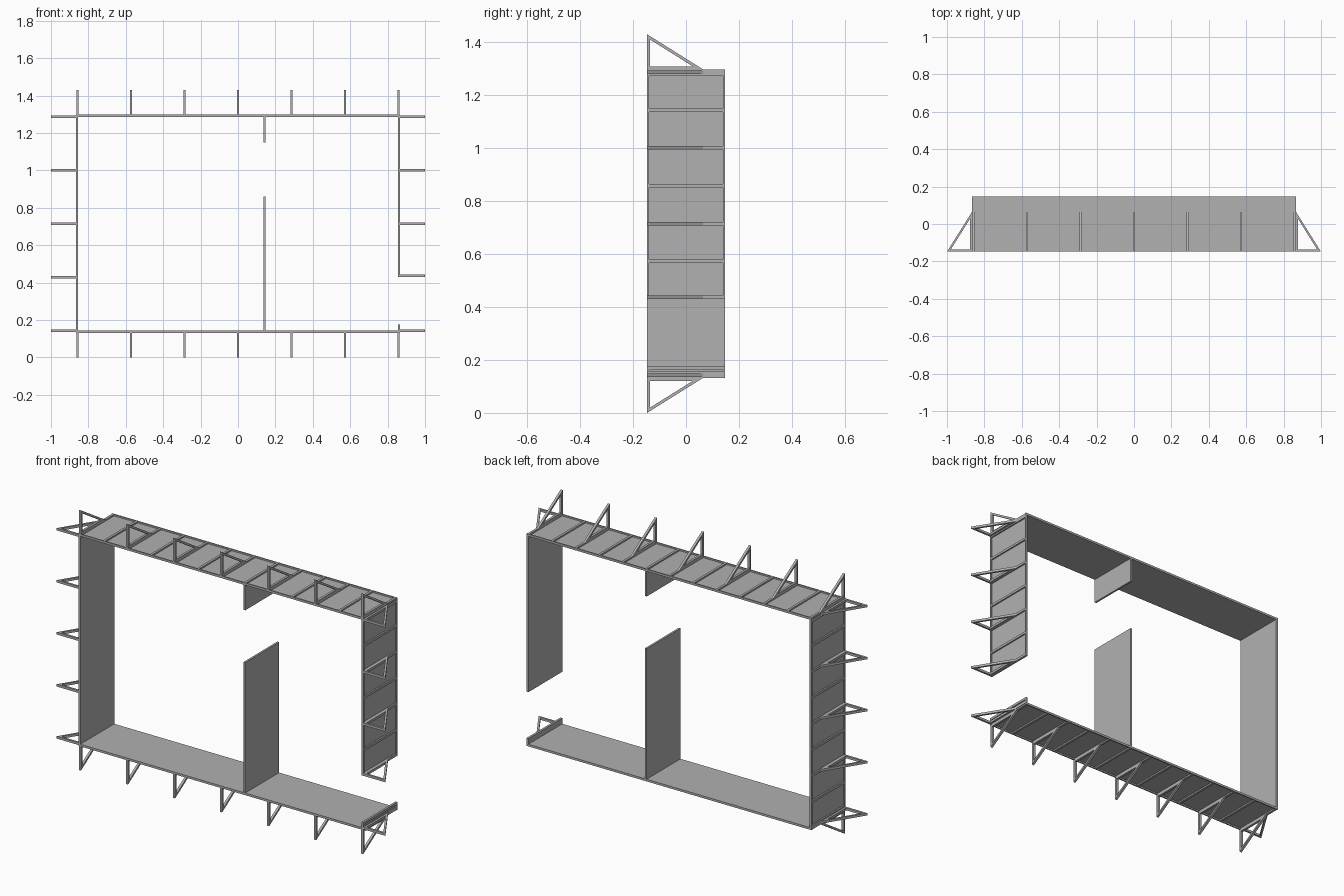
import bpy, bmesh
from math import radians
from mathutils import Matrix, Vector

if "Cube" in bpy.data.objects:
    bpy.data.objects.remove(bpy.data.objects["Cube"])

grey = bpy.data.materials.new("formwork grey")
grey.use_nodes = True
colour = (0.44, 0.44, 0.44, 1)
grey.diffuse_color = colour
grey.node_tree.nodes["Principled BSDF"].inputs["Base Color"].default_value = colour

MID = 0.715      # height of the frame centre
HALF = 0.147     # half depth of every panel
THICK = 0.012    # panel thickness
BAR = 0.013      # rib and bracket bar width
STEP = 0.143     # rib spacing


def box(bm, x0, x1, y0, y1, z0, z1):
    size = Matrix.Diagonal((x1 - x0, y1 - y0, z1 - z0, 1))
    place = Matrix.Translation(((x0 + x1) / 2, (y0 + y1) / 2, (z0 + z1) / 2))
    bmesh.ops.create_cube(bm, size=1, matrix=place @ size)


def finish(bm, name, angle=0):
    bmesh.ops.recalc_face_normals(bm, faces=bm.faces)
    mesh = bpy.data.meshes.new(name)
    bm.to_mesh(mesh)
    bm.free()
    mesh.materials.append(grey)
    obj = bpy.data.objects.new(name, mesh)
    obj.matrix_world = Matrix.Translation((0, 0, MID)) @ Matrix.Rotation(radians(angle), 4, "Y")
    bpy.context.collection.objects.link(obj)


def bracket(bm, x, base):
    """Hollow triangular brace standing on the outer face."""
    outer = [Vector((0, -HALF, base)), Vector((0, -HALF, base + 0.132)),
             Vector((0, 0.064, base))]
    a, b, c = outer
    sides = [(b - c).length, (c - a).length, (a - b).length]
    centre = sum((p * s for p, s in zip(outer, sides)), Vector()) / sum(sides)
    radius = sides[1] * sides[2] / sum(sides)
    inner = [centre + (p - centre) * (1 - 0.011 / radius) for p in outer]
    rings = [[bm.verts.new(p + Vector((x + d, 0, 0))) for p in ring]
             for d in (-BAR / 2, BAR / 2) for ring in (outer, inner)]
    # near outer, near inner, far outer, far inner
    for r, s in ((0, 1), (2, 3), (0, 2), (1, 3)):
        for i in range(3):
            j = (i + 1) % 3
            bm.faces.new((rings[r][i], rings[r][j], rings[s][j], rings[s][i]))


def wall(name, angle, out, start, end, ribs, braces):
    """Smooth plate inside; edge strips, ribs and braces outside."""
    bm = bmesh.new()
    box(bm, start, end, -HALF, HALF, out - THICK, out - 0.008)
    for s in (-1, 1):
        y0, y1 = sorted((s * HALF, s * (HALF - 0.007)))
        box(bm, start, end, y0, y1, out - 0.008, out)
    for x in ribs:
        x = min(max(x, start + BAR / 2), end - BAR / 2)
        box(bm, x - BAR / 2, x + BAR / 2, 0.007 - HALF, HALF - 0.007, out - 0.008, out)
    finish(bm, name + "_panel", angle)
    bm = bmesh.new()
    for x in braces:
        bracket(bm, x, out)
    finish(bm, name + "_braces", angle)


# Ceiling and floor panels
for name, angle in (("top", 0), ("bottom", 180)):
    wall(name, angle, 0.583, -0.867, 0.867, [i * STEP for i in range(-6, 7)],
         [i * 2 * STEP for i in range(-3, 4)])

# Full side wall
wall("right_side", -90, 0.867, -0.571, 0.571, [i * STEP for i in range(-4, 5)],
     [i * 2 * STEP for i in range(-2, 3)])

# Opposite side wall with an opening above a low sill
wall("left_side_upper", 90, 0.867, -0.571, 0.285, [i * STEP for i in range(-4, 3)],
     [-4 * STEP, -2 * STEP, 0, 0.278])
wall("left_side_sill", 90, 0.867, 0.54, 0.571, [0.54, 0.571], [4 * STEP])

# Plain divider with a gap
for name, z0, z1 in (("divider_lower", -0.571, 0.146), ("divider_upper", 0.433, 0.571)):
    bm = bmesh.new()
    box(bm, 0.136, 0.147, -HALF, HALF, z0, z1)
    finish(bm, name)
